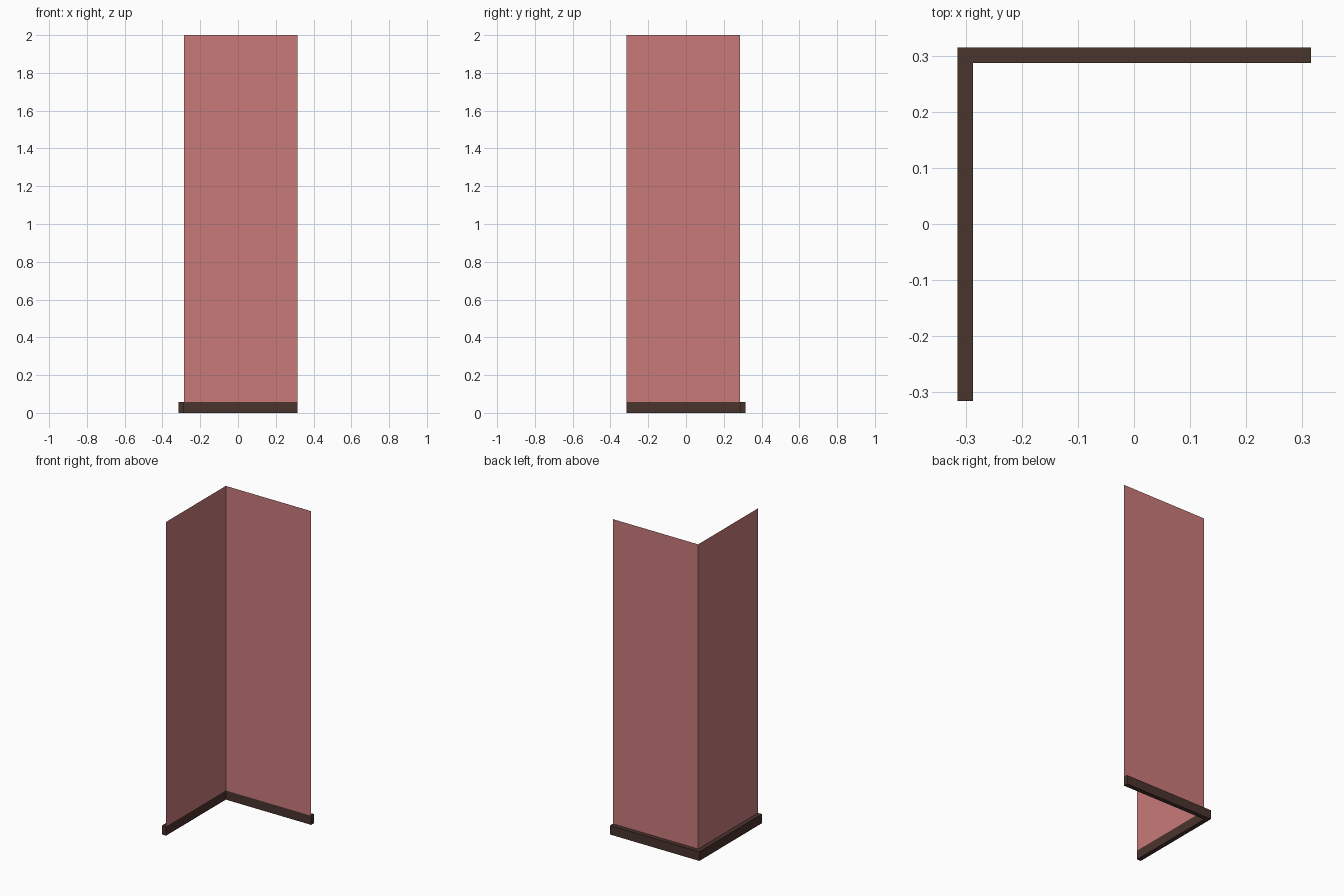
import bpy
import bmesh

HALF = 0.315      # outer half width of the corner
INNER = 0.287     # inner face of the skirting and plane of the walls
BASE_H = 0.058
TOP = 2.0

cube = bpy.data.objects.get("Cube")
if cube:
    bpy.data.objects.remove(cube, do_unlink=True)


def make_material(name, rgb):
    mat = bpy.data.materials.new(name)
    mat.use_nodes = True
    color = (*rgb, 1.0)
    mat.diffuse_color = color
    mat.node_tree.nodes["Principled BSDF"].inputs["Base Color"].default_value = color
    return mat


def extrude_up(name, bottom, z0, z1, mat, closed):
    """Raise a plan outline from z0 to z1, as a solid or as thin sheets."""
    bm = bmesh.new()
    verts = [bm.verts.new((x, y, z0)) for x, y in bottom]
    if closed:
        face = bm.faces.new(verts)
        geom = bmesh.ops.extrude_face_region(bm, geom=[face], use_keep_orig=True)["geom"]
    else:
        edges = [bm.edges.new(pair) for pair in zip(verts, verts[1:])]
        geom = bmesh.ops.extrude_edge_only(bm, edges=edges)["geom"]
    moved = [g for g in geom if isinstance(g, bmesh.types.BMVert)]
    bmesh.ops.translate(bm, verts=moved, vec=(0, 0, z1 - z0))
    bmesh.ops.recalc_face_normals(bm, faces=bm.faces)
    mesh = bpy.data.meshes.new(name)
    bm.to_mesh(mesh)
    bm.free()
    mesh.materials.append(mat)
    obj = bpy.data.objects.new(name, mesh)
    bpy.context.collection.objects.link(obj)
    return obj


pink = make_material("dusty pink", (0.584, 0.195, 0.195))
brown = make_material("dark brown", (0.067, 0.033, 0.026))

# Two thin wall sheets meeting at the back corner
wall_path = [(-INNER, -HALF), (-INNER, INNER), (HALF, INNER)]
extrude_up("corner_walls", wall_path, BASE_H, TOP, pink, closed=False)

# L-shaped skirting running along the outside of the walls
outer_path = [(HALF, HALF), (-HALF, HALF), (-HALF, -HALF)]
extrude_up("skirting", wall_path + outer_path, 0.0, BASE_H, brown, closed=True)
